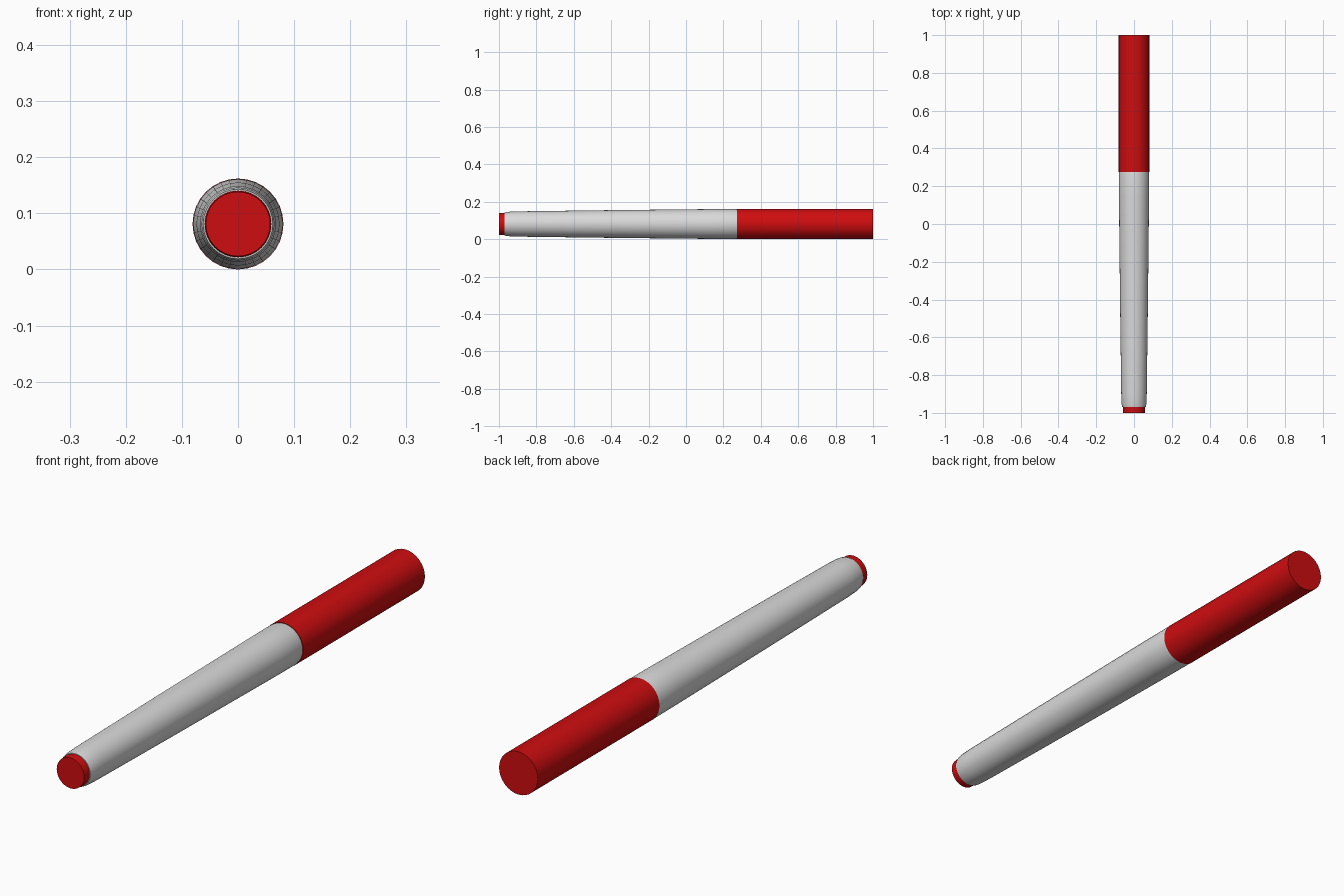
import bpy, math

if "Cube" in bpy.data.objects:
    bpy.data.objects.remove(bpy.data.objects["Cube"])

SIDES = 32
R = 0.081  # widest radius, also the height of the axis


def material(name, rgb):
    m = bpy.data.materials.new(name)
    m.diffuse_color = (*rgb, 1)
    m.use_nodes = True
    m.node_tree.nodes["Principled BSDF"].inputs["Base Color"].default_value = m.diffuse_color
    return m


red = material("red plastic", (0.62, 0.004, 0.005))
white = material("white plastic", (0.70, 0.70, 0.70))


def turned(name, profile, mat):
    """Closed solid turned around the y axis from (y, radius) pairs."""
    verts, faces = [], []
    for y, r in profile:
        for i in range(SIDES):
            a = 2 * math.pi * i / SIDES
            verts.append((r * math.sin(a), y, R + r * math.cos(a)))
    for k in range(len(profile) - 1):
        for i in range(SIDES):
            j = (i + 1) % SIDES
            a, b = k * SIDES, (k + 1) * SIDES
            faces.append((a + i, a + j, b + j, b + i))
    faces.append(tuple(reversed(range(SIDES))))
    last = (len(profile) - 1) * SIDES
    faces.append(tuple(range(last, last + SIDES)))
    mesh = bpy.data.meshes.new(name)
    mesh.from_pydata(verts, [], faces)
    mesh.materials.append(mat)
    ob = bpy.data.objects.new(name, mesh)
    bpy.context.collection.objects.link(ob)
    bpy.ops.object.select_all(action='DESELECT')
    ob.select_set(True)
    bpy.context.view_layer.objects.active = ob
    bpy.ops.object.shade_smooth_by_angle(angle=math.radians(30))
    return ob


# Tapered barrel with a slightly rounded tail and shoulder
turned("barrel", [(-0.97, 0.062), (-0.955, 0.065), (-0.90, 0.0675), (-0.4, 0.074),
                  (0.15, 0.0798), (0.262, 0.0803), (0.278, 0.078)], white)
# Straight cap
turned("cap", [(0.274, R), (1.0, R)], red)
# Small plug in the tail
turned("end_plug", [(-1.0, 0.0575), (-0.968, 0.0595)], red)
